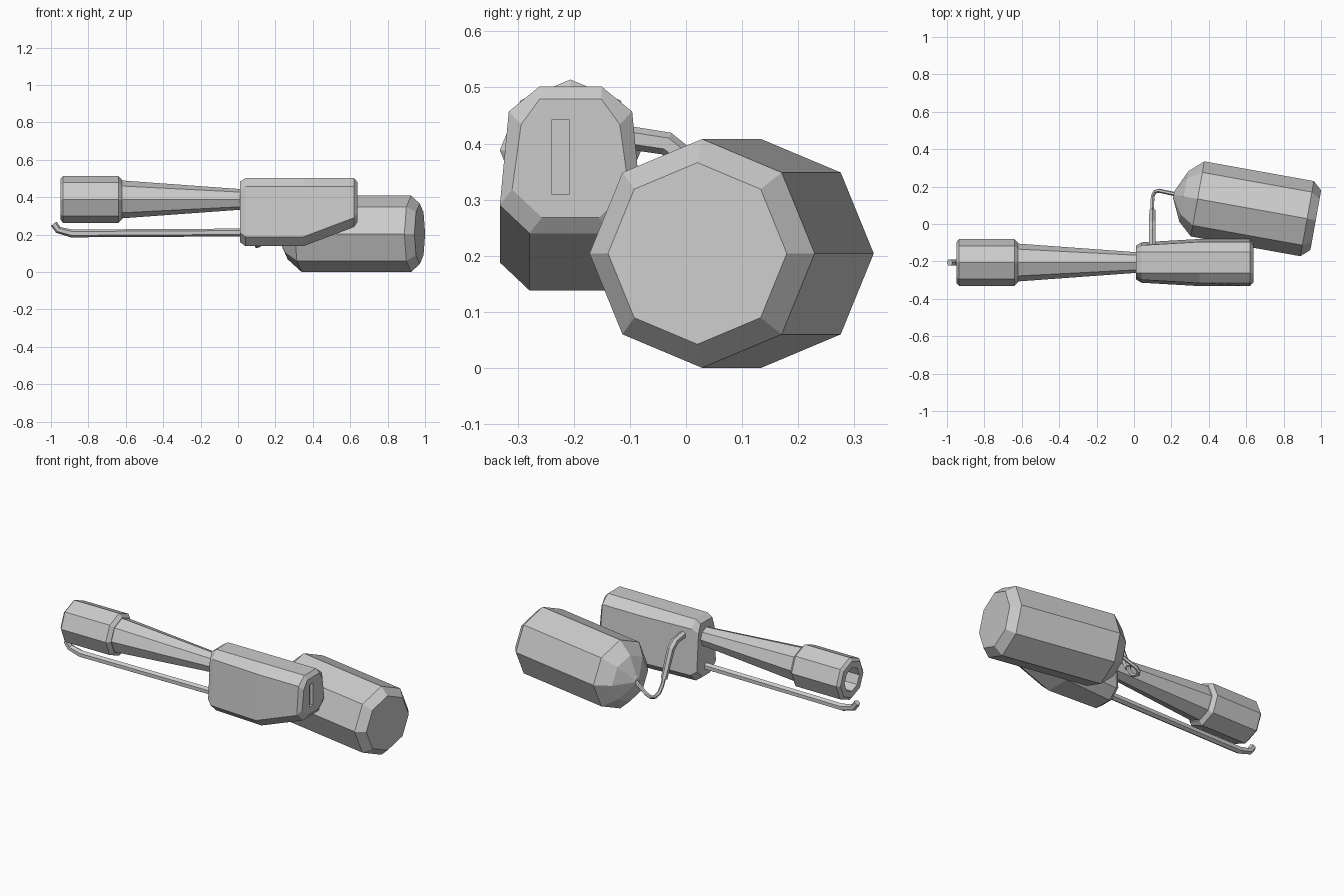
import bpy, bmesh, math
from mathutils import Vector

if "Cube" in bpy.data.objects:
    bpy.data.objects.remove(bpy.data.objects["Cube"])


def loft(name, rings):
    """Skin a list of equal-length point rings and cap both ends."""
    bm = bmesh.new()
    vs = [[bm.verts.new(p) for p in r] for r in rings]
    n = len(vs[0])
    for a, b in zip(vs, vs[1:]):
        for i in range(n):
            j = (i + 1) % n
            bm.faces.new((a[i], a[j], b[j], b[i]))
    bm.faces.new(vs[0])
    bm.faces.new(vs[-1])
    bmesh.ops.recalc_face_normals(bm, faces=bm.faces)
    me = bpy.data.meshes.new(name)
    bm.to_mesh(me)
    bm.free()
    ob = bpy.data.objects.new(name, me)
    bpy.context.collection.objects.link(ob)
    return ob


def ring(c, t, up, r, n):
    """Polygon of n corners around c, one corner pointing along up."""
    side = t.cross(up).normalized()
    up = side.cross(t).normalized()
    return [c + r * (up * math.cos(a) + side * math.sin(a))
            for a in (2 * math.pi * i / n for i in range(n))]


def lathe(name, origin, axis, profile, n=8):
    o, t = Vector(origin), Vector(axis).normalized()
    return loft(name, [ring(o + t * s, t, Vector((0, 0, 1)), r, n) for s, r in profile])


def sweep(name, path, radii, n=6):
    pts = [Vector(p) for p in path]
    up, prev, rings = Vector((0, 0, 1)), None, []
    for i, p in enumerate(pts):
        ds = [(b - a).normalized() for a, b in zip(pts[max(i - 1, 0):i + 1], pts[i:i + 2])] if 0 < i < len(pts) - 1 else []
        if ds:
            t = ((p - pts[i - 1]).normalized() + (pts[i + 1] - p).normalized()).normalized()
        else:
            t = (pts[1] - pts[0] if i == 0 else p - pts[i - 1]).normalized()
        if prev:
            up = prev.rotation_difference(t) @ up
        prev = t
        rings.append(ring(p, t, up, radii[i], n))
    return loft(name, rings)


Y, Z = -0.206, 0.388   # burner axis

# hollow burner head and tapering burner tube
lathe("burner_head", (0, Y, Z), (1, 0, 0),
      [(-0.80, 0.07), (-0.95, 0.07), (-0.95, 0.108), (-0.935, 0.126),
       (-0.64, 0.126), (-0.62, 0.105)])
lathe("burner_tube", (0, Y, Z), (1, 0, 0), [(-0.66, 0.104), (0.03, 0.054)])


# main body: chamfered section lofted along x, with sloping rear underside
def section(x, w, zb, zt, inset):
    half = [(w - 0.053, zb), (w, zb + 0.05), (w - 0.016, zt - 0.045 - inset * 0.3),
            (0.055, zt)]
    return [(x, Y + y, z) for y, z in half] + [(x, Y - y, z) for y, z in half[::-1]]


body = loft("body", [
    section(0.01, 0.09, 0.16, 0.482, 0.02),
    section(0.04, 0.108, 0.138, 0.502, 0),
    section(0.35, 0.126, 0.138, 0.502, 0),
    section(0.62, 0.126, 0.24, 0.502, 0),
    section(0.64, 0.104, 0.268, 0.479, 0)])

# recessed slot in the rear of the body
bpy.ops.mesh.primitive_cube_add(size=1, location=(0.64, -0.224, 0.376))
cutter = bpy.context.object
cutter.name = "slot_cutter"
cutter.scale = (0.04, 0.032, 0.132)
cutter.hide_render = True
cutter.hide_viewport = False
cutter.display_type = 'WIRE'
mod = body.modifiers.new("slot", 'BOOLEAN')
mod.operation, mod.solver, mod.object = 'DIFFERENCE', 'EXACT', cutter
bpy.context.view_layer.objects.active = body
bpy.ops.object.select_all(action='DESELECT')
body.select_set(True)
bpy.ops.object.modifier_apply(modifier="slot")
bpy.data.objects.remove(cutter)

# pilot rod under the burner, hooked up at the tip
sweep("pilot_rod",
      [(-0.985, Y, 0.258), (-0.962, Y, 0.225), (-0.89, Y, 0.206), (0.03, Y, 0.211)],
      [0.019, 0.019, 0.021, 0.021])

# gas tank with domed neck, lying at a slight angle
lathe("gas_tank", (0.34, 0.134, 0.204), (0.984, -0.177, 0),
      [(-0.13, 0.02), (-0.122, 0.035), (-0.075, 0.137), (0, 0.204),
       (0.595, 0.204), (0.642, 0.162)])

# inlet elbow on the side of the body
sweep("inlet_elbow",
      [(0.098, -0.12, 0.413), (0.098, -0.035, 0.4), (0.098, 0.002, 0.37),
       (0.098, 0.068, 0.215)],
      [0.021, 0.021, 0.021, 0.018])

# thin hose looping from elbow to tank neck
sweep("gas_hose",
      [(0.098, 0.06, 0.235), (0.098, 0.085, 0.18), (0.098, 0.115, 0.148),
       (0.1, 0.15, 0.138), (0.112, 0.172, 0.143), (0.135, 0.178, 0.156),
       (0.225, 0.158, 0.204)],
      [0.011] * 7)
